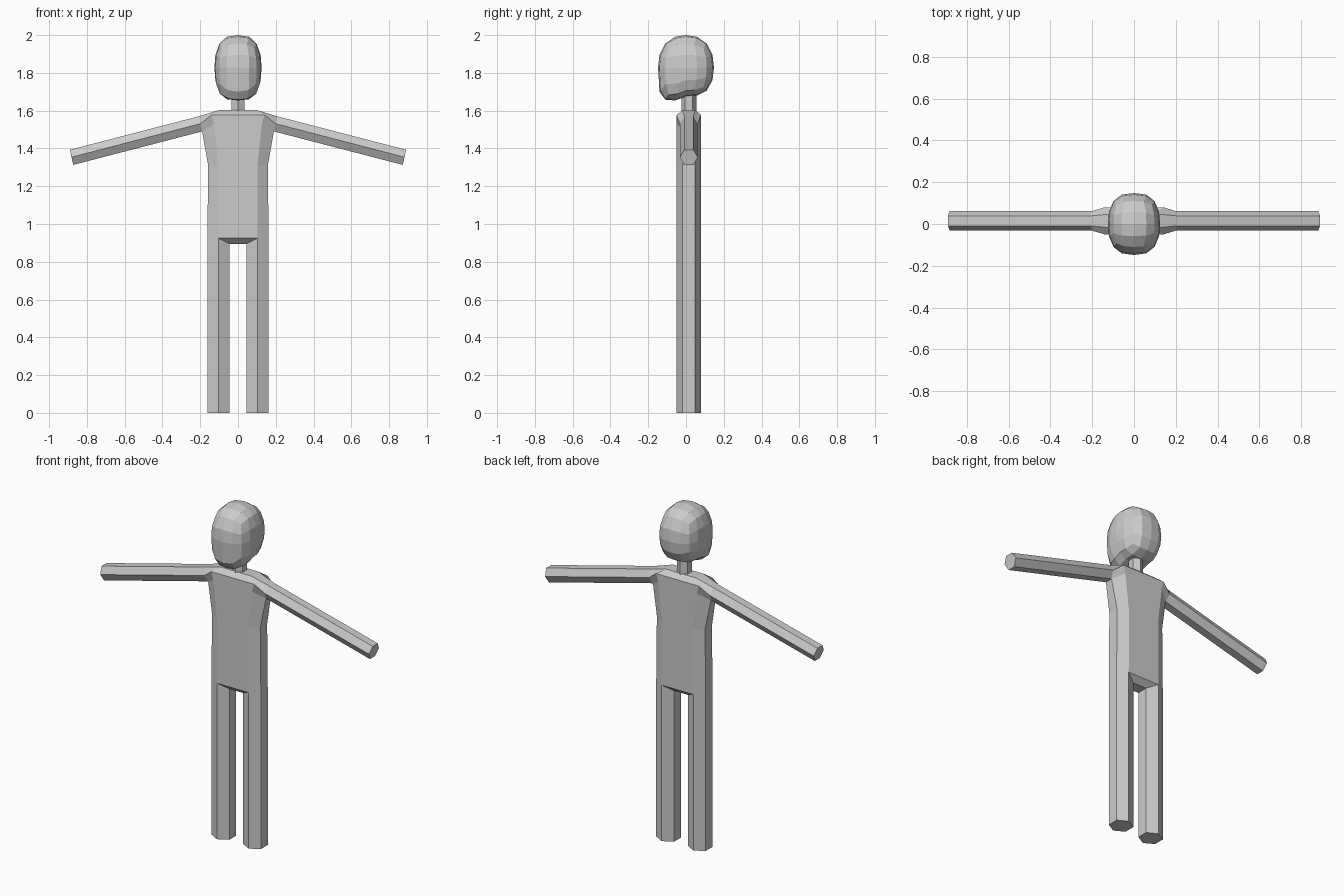
import bpy, bmesh, math

if "Cube" in bpy.data.objects:
    bpy.data.objects.remove(bpy.data.objects["Cube"])

YC = 0.015  # depth centre of body


def finish(bm, name):
    bmesh.ops.recalc_face_normals(bm, faces=bm.faces)
    me = bpy.data.meshes.new(name)
    bm.to_mesh(me)
    bm.free()
    ob = bpy.data.objects.new(name, me)
    bpy.context.collection.objects.link(ob)
    return ob


# body: torso levels as (front x, front z, front half depth, side x, side z, side half depth)
levels = [
    (0.104, 0.925, 0.065, 0.162, 0.925, 0.0325),
    (0.103, 1.31, 0.065, 0.158, 1.31, 0.0325),
    (0.127, 1.53, 0.065, 0.19, 1.49, 0.0235),
    (0.14, 1.577, 0.065, 0.199, 1.531, 0.047),
    (0.10, 1.603, 0.034, 0.208, 1.57, 0.0235),
]
bm = bmesh.new()


def strip(a, b, closed=True):
    n = len(a)
    for i in range(n if closed else n - 1):
        j = (i + 1) % n
        bm.faces.new((a[i], a[j], b[j], b[i]))


def half_ring(s, xf, zf, df, xs, zs, ds):
    return [bm.verts.new((s * x, YC + y, z)) for x, y, z in
            ((xf, -df, zf), (xs, -ds, zs), (xs, ds, zs), (xf, df, zf))]


halves = {s: [half_ring(s, *lv) for lv in levels] for s in (1, -1)}
inner = {}
for s, h in halves.items():
    # side wall of the torso up to the arm root
    for lo, hi in zip(h[:2], h[1:3]):
        strip(lo, hi, False)
    # shoulder faces in front of and behind the arm root
    for lo, hi in zip(h[2:4], h[3:5]):
        bm.faces.new((lo[0], lo[1], hi[1], hi[0]))
        bm.faces.new((lo[2], lo[3], hi[3], hi[2]))
    bm.faces.new(h[4])
    # arm extruded from the hexagonal shoulder opening
    root = [h[2][1], h[3][1], h[4][1], h[4][2], h[3][2], h[2][2]]
    tip = [bm.verts.new((v.co.x + s * 0.682, v.co.y, v.co.z - 0.177)) for v in root]
    strip(root, tip)
    bm.faces.new(tip)
    # leg extruded down to the ground
    inner[s] = [bm.verts.new((s * 0.045, YC + y, 0.895)) for y in (0.0325, -0.0325)]
    hip = h[0] + inner[s]
    foot = [bm.verts.new((v.co.x, v.co.y, 0)) for v in hip]
    strip(hip, foot)
    bm.faces.new(foot)

# central front, back, top and crotch panels
R, L = halves[1], halves[-1]
for k in (0, 3):
    strip([r[k] for r in R], [l[k] for l in L], False)
bm.faces.new((R[4][0], R[4][3], L[4][3], L[4][0]))
strip([R[0][3], *inner[1], R[0][0]], [L[0][3], *inner[-1], L[0][0]], False)
finish(bm, "body")

# neck: short hexagonal prism
bpy.ops.mesh.primitive_cylinder_add(vertices=6, radius=0.04, depth=0.12,
                                    location=(0, YC, 1.65))
bpy.context.object.name = "neck"

# head: rounded cube with a forward chin
bm = bmesh.new()
bmesh.ops.create_cube(bm, size=2)
bmesh.ops.subdivide_edges(bm, edges=bm.edges[:], cuts=3, use_grid_fill=True)
for v in bm.verts:
    c = [math.copysign(0.414, t) if 0.3 < abs(t) < 0.7 else t for t in v.co]
    n = sum(abs(t) ** 2.3 for t in c) ** (1 / 2.3)
    x, y, z = (t / n for t in c)
    dz = 0
    if z < 0:
        dz = 0.018 * z ** 4 - 0.065 * max(0, -y) * min(1, -2.5 * z)
    v.co = (math.copysign(abs(x) ** 0.8, x) * 0.125, y * 0.148, 1.828 + z * 0.172 + dz)
finish(bm, "head")
